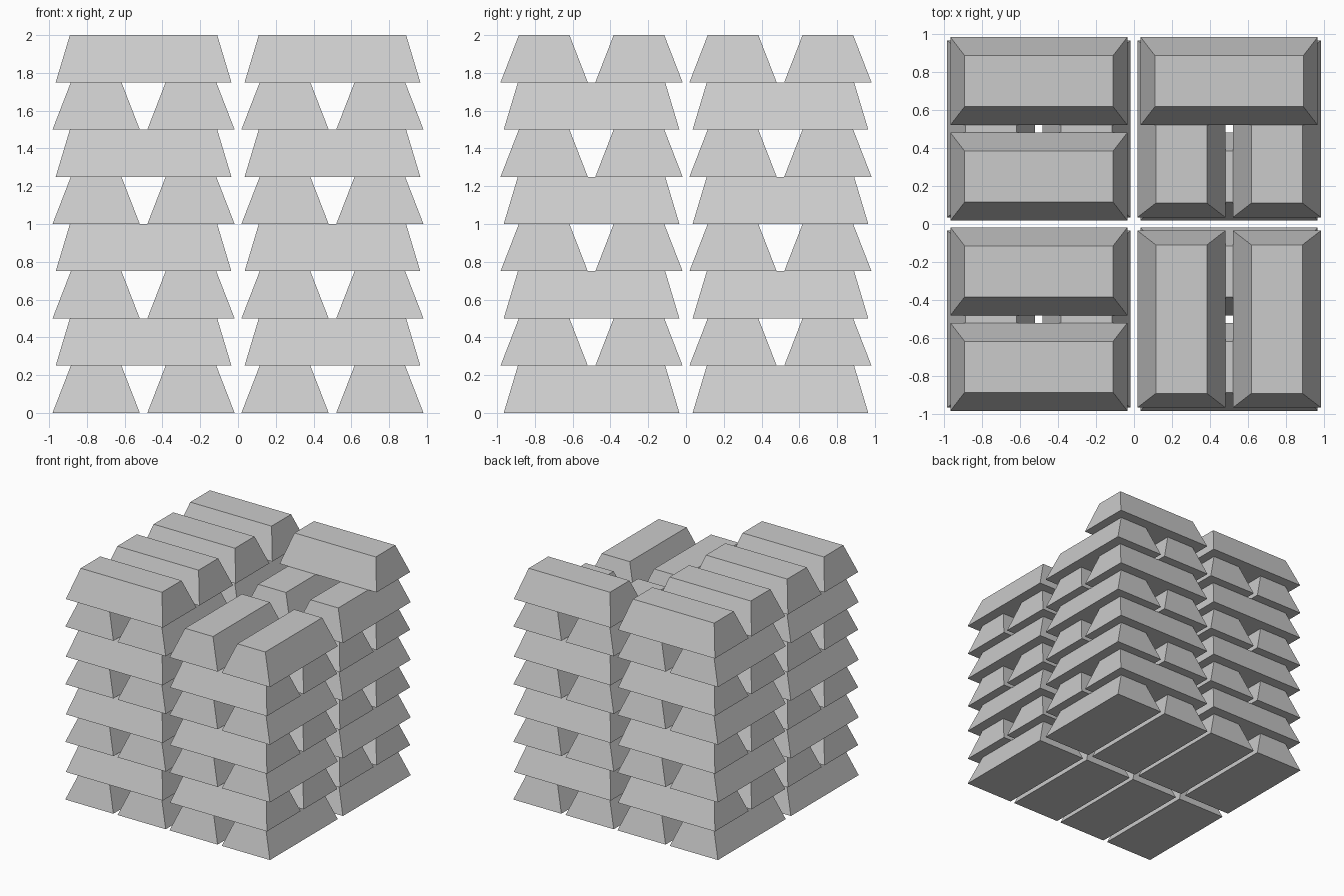
import bpy, math

if "Cube" in bpy.data.objects:
    bpy.data.objects.remove(bpy.data.objects["Cube"])

H = 0.25                      # layer height
BASE = (0.465, 0.231)         # half length / half width at the bottom
TOP = (0.39, 0.134)           # half length / half width at the top

# Shared tapered ingot mesh, long along x, resting on z = 0
corners = [(-1, -1), (1, -1), (1, 1), (-1, 1)]
verts = [(sx * l, sy * w, z) for (l, w), z in ((BASE, 0), (TOP, H)) for sx, sy in corners]
faces = [(3, 2, 1, 0), (4, 5, 6, 7)]
faces += [(i, (i + 1) % 4, (i + 1) % 4 + 4, i + 4) for i in range(4)]
ingot_mesh = bpy.data.meshes.new("ingot")
ingot_mesh.from_pydata(verts, [], faces)
ingot_mesh.update()


def ingot(name, x, y, z, turned):
    ob = bpy.data.objects.new(name, ingot_mesh)
    ob.location = (x, y, z)
    ob.rotation_euler.z = math.pi / 2 if turned else 0
    bpy.context.collection.objects.link(ob)


def stack(name, cx, cy, count):
    # Pairs of ingots, alternating direction each layer, laid front pair last
    for n in range(count):
        layer, second = divmod(n, 2)
        turned = layer % 2 == 0
        off = -0.251 if second else 0.251
        x, y = (cx + off, cy) if turned else (cx, cy + off)
        ingot(f"{name}_ingot_{n + 1}", x, y, layer * H, turned)


# Two full stacks on the left, two partly used ones on the right
stack("front_left", -0.5, -0.5, 16)
stack("back_left", -0.5, 0.5, 16)
stack("front_right", 0.5, -0.5, 14)
stack("back_right", 0.5, 0.5, 15)
